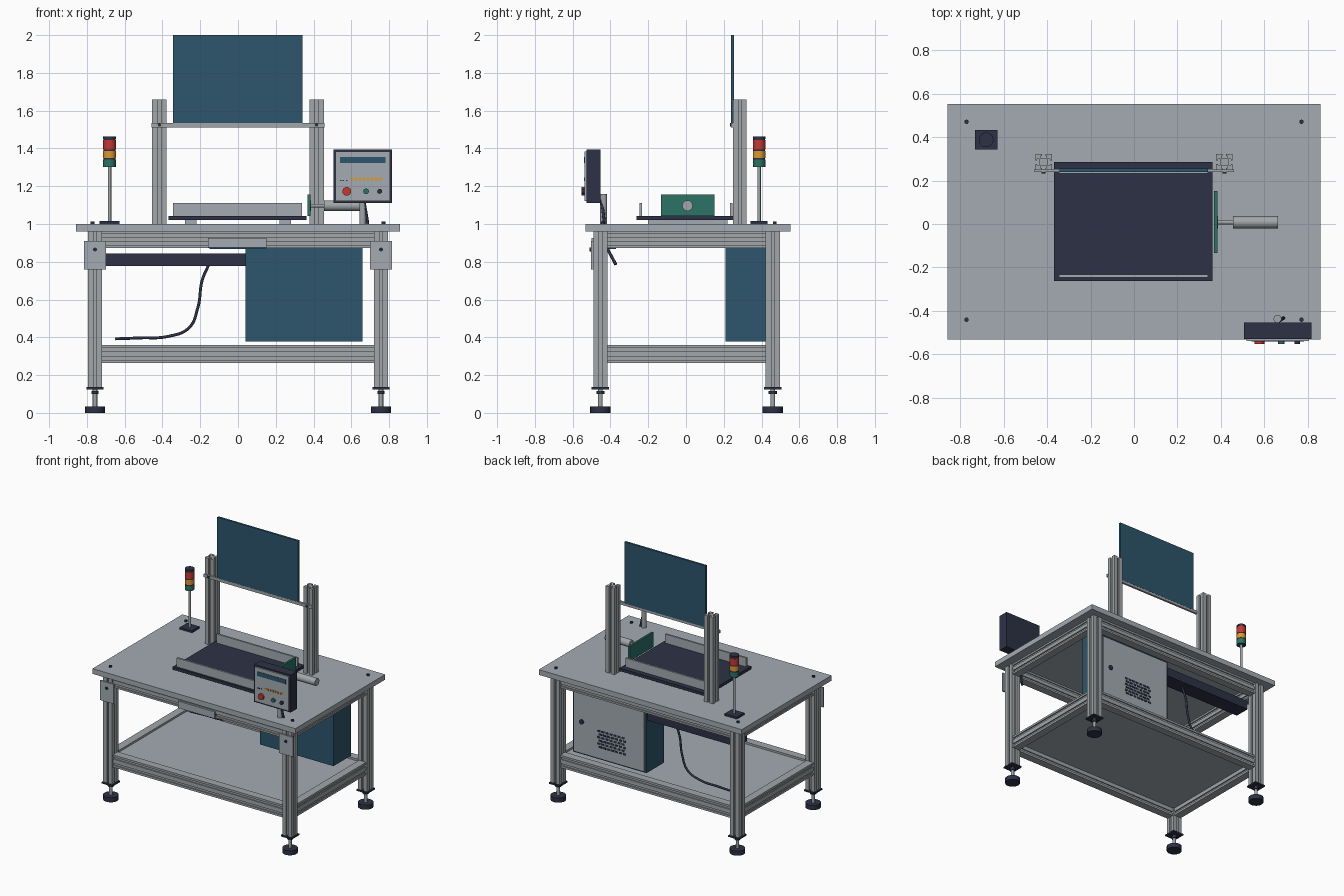
import bpy, bmesh, math
from mathutils import Vector, Matrix

if "Cube" in bpy.data.objects:
    bpy.data.objects.remove(bpy.data.objects["Cube"])


def mat(name, r, g, b):
    m = bpy.data.materials.new(name)
    m.diffuse_color = (r, g, b, 1)
    m.use_nodes = True
    m.node_tree.nodes["Principled BSDF"].inputs["Base Color"].default_value = m.diffuse_color
    return m


GREY = mat("panel grey", 0.37, 0.41, 0.445)
ALU = mat("aluminium", 0.36, 0.385, 0.40)
DARK = mat("dark navy", 0.026, 0.031, 0.06)
BLUE = mat("steel blue", 0.026, 0.092, 0.15)
GREEN = mat("green", 0.025, 0.17, 0.13)
RED = mat("red", 0.55, 0.04, 0.035)
ORANGE = mat("orange", 0.72, 0.32, 0.03)


def finish(name, bm, m):
    bmesh.ops.recalc_face_normals(bm, faces=bm.faces)
    me = bpy.data.meshes.new(name)
    bm.to_mesh(me)
    bm.free()
    me.materials.append(m)
    ob = bpy.data.objects.new(name, me)
    bpy.context.collection.objects.link(ob)
    return ob


def add_box(bm, x0, x1, y0, y1, z0, z1):
    c = Vector(((x0 + x1) / 2, (y0 + y1) / 2, (z0 + z1) / 2))
    bmesh.ops.create_cube(bm, size=1, matrix=Matrix.Translation(c) @ Matrix.Diagonal((x1 - x0, y1 - y0, z1 - z0, 1)))


def box(name, m, *ext):
    bm = bmesh.new()
    add_box(bm, *ext)
    return finish(name, bm, m)


def rod(name, m, p0, p1, r, seg=24):
    """Round bar between two points."""
    p0, p1 = Vector(p0), Vector(p1)
    d = p1 - p0
    bm = bmesh.new()
    bmesh.ops.create_cone(bm, cap_ends=True, segments=seg, radius1=r, radius2=r, depth=d.length,
                          matrix=Matrix.Translation((p0 + p1) / 2) @ d.to_track_quat('Z', 'Y').to_matrix().to_4x4())
    for f in bm.faces:
        f.smooth = len(f.verts) == 4
    for e in bm.edges:
        e.smooth = all(f.smooth for f in e.link_faces)
    return finish(name, bm, m)


def beam(name, p0, p1, w, h, slots_w, slots_h, t1=0.009, t2=0.02):
    """Slotted extrusion; w is horizontal, h the second cross direction."""
    p0, p1 = Vector(p0), Vector(p1)
    d = (p1 - p0).normalized()
    v = Vector((0, 1, 0)) if abs(d.z) > 0.5 else Vector((0, 0, 1))
    u = v.cross(d)
    pts = []
    corners = [(-w/2, -h/2), (w/2, -h/2), (w/2, h/2), (-w/2, h/2)]
    for i, c in enumerate(corners):
        a, b = Vector(c), Vector(corners[(i + 1) % 4])
        e = (b - a).normalized()
        n = Vector((-e.y, e.x))
        pts.append(a)
        for s in (slots_h if i % 2 else slots_w):
            mid = (a + b) / 2 + e * s
            for k, t in ((-.008, 0), (-.008, t1), (-.013, t1), (-.013, t2),
                         (.013, t2), (.013, t1), (.008, t1), (.008, 0)):
                pts.append(mid + e * k + n * t)
    bm = bmesh.new()
    f = bm.faces.new([bm.verts.new(p0 + u * p.x + v * p.y) for p in pts])
    r = bmesh.ops.extrude_face_region(bm, geom=[f], use_keep_orig=True)
    bmesh.ops.translate(bm, vec=p1 - p0, verts=[x for x in r['geom'] if isinstance(x, bmesh.types.BMVert)])
    return finish(name, bm, ALU)


def cable(name, pts, r):
    cu = bpy.data.curves.new(name, 'CURVE')
    cu.dimensions = '3D'
    cu.bevel_depth, cu.bevel_resolution, cu.use_fill_caps = r, 3, True
    sp = cu.splines.new('BEZIER')
    sp.bezier_points.add(len(pts) - 1)
    for bp, p in zip(sp.bezier_points, pts):
        bp.co = p
        bp.handle_left_type = bp.handle_right_type = 'AUTO'
    cu.materials.append(DARK)
    bpy.context.collection.objects.link(bpy.data.objects.new(name, cu))


# Table top with corner bolts
box("table_top", GREY, -.857, .857, -.532, .552, .96, 1.0)
for x in (-.77, .77):
    for y in (-.44, .47):
        rod("top_bolt", DARK, (x, y, 1.0), (x, y, 1.012), .01, 12)

# Legs and levelling feet
LX, LY0, LY1 = .757, -.453, .46
for x in (-LX, LX):
    for y in (LY0, LY1):
        beam("leg", (x, y, .135), (x, y, .96), .076, .076, [0], [0])
        box("leg_end_plate", DARK, x - .046, x + .046, y - .046, y + .046, .125, .136)
        rod("foot_stem", ALU, (x, y, .03), (x, y, .13), .012, 16)
        rod("foot_nut", DARK, (x, y, .1), (x, y, .116), .022, 6)
        rod("foot_pad", DARK, (x, y, 0), (x, y, .035), .054)
    # Front corner plates
    box("corner_plate", GREY, x - .058, x + .058, -.502, -.491, .76, .91)
    rod("corner_plate_bolt", DARK, (x, -.502, .865), (x, -.51, .865), .01, 12)

# Upper and lower frame rails, lower shelf
for z, h in ((.3125, .095), (.917, .086)):
    for y in (LY0, LY1):
        beam("long_rail", (-.72, y, z), (.72, y, z), .06, h, [], [-h/4, h/4], .008, .015)
    for x in (-LX, LX):
        beam("short_rail", (x, -.416, z), (x, .423, z), .06, h, [], [-h/4, h/4], .008, .015)
box("lower_shelf", GREY, -.74, .74, -.44, .445, .325, .345)

# Screen on two posts with a crossbar
for s in (-1, 1):
    beam("screen_post", (s * .416, .285, 1.0), (s * .416, .285, 1.66), .076, .072, [0], [0])
    rod("crossbar_bolt", DARK, (s * .416, .25, 1.525), (s * .416, .232, 1.525), .009, 12)
box("crossbar", ALU, -.457, .457, .238, .254, 1.512, 1.535)
box("screen", BLUE, -.343, .341, .239, .255, 1.53, 2.0)

# Work tray with two guide plates and supports
box("tray", DARK, -.368, .362, -.263, .285, 1.02, 1.042)
for y in (-.247, .232):
    box("guide_plate", GREY, -.345, .34, y, y + .014, 1.04, 1.11)
for x in (-.25, .25):
    box("tray_support", GREY, x - .03, x + .03, -.2, .22, 1.0, 1.02)

# Pusher plate and cylinder
box("pusher_plate", GREEN, .368, .383, -.133, .152, 1.042, 1.155)
rod("pusher_disc", ALU, (.383, .008, 1.097), (.387, .008, 1.097), .028)
rod("pusher_rod", ALU, (.38, .008, 1.097), (.46, .008, 1.097), .01, 16)
rod("pusher_cylinder", ALU, (.455, .008, 1.097), (.662, .008, 1.097), .028)

# Signal tower
TX, TY = -.68, .387
box("tower_base", DARK, TX - .052, TX + .052, TY - .045, TY + .045, 1.0, 1.015)
rod("tower_pole", ALU, (TX, TY, 1.01), (TX, TY, 1.305), .009, 16)
rod("tower_core", DARK, (TX, TY, 1.303), (TX, TY, 1.462), .0315)
for name, m, z0, z1 in (("green", GREEN, 1.303, 1.342), ("orange", ORANGE, 1.35, 1.387), ("red", RED, 1.394, 1.446)):
    rod("tower_lamp_" + name, m, (TX, TY, z0), (TX, TY, z1), .0335)
rod("tower_cap", DARK, (TX, TY, 1.449), (TX, TY, 1.463), .0335)

# Control box with screen, indicator marks and buttons
box("control_box", DARK, .506, .815, -.528, -.452, 1.11, 1.395)
box("control_panel", GREY, .517, .804, -.538, -.527, 1.121, 1.384)
box("control_display", BLUE, .54, .782, -.541, -.537, 1.322, 1.355)
bm = bmesh.new()
for i in range(8):
    x = .597 + i * .0215
    add_box(bm, x, x + .014, -.541, -.537, 1.231, 1.245)
finish("indicator_marks", bm, ORANGE)
bm = bmesh.new()
for x in (.541, .553, .572):
    add_box(bm, x, x + .008, -.541, -.537, 1.227, 1.233)
finish("small_marks", bm, DARK)
for name, m, x, r in (("stop_button", RED, .576, .023), ("start_button", GREEN, .678, .015), ("reset_button", DARK, .75, .013)):
    rod(name, m, (x, -.537, 1.173), (x, -.552, 1.173), r)
rod("control_post", ALU, (.66, -.436, 1.0), (.66, -.436, 1.16), .018)
cable("control_cable", [(.665, -.447, 1.13), (.683, -.435, 1.03), (.7, -.425, .9), (.735, -.372, .785)], .008)

# Front drawer unit under the top
box("drawer_front", GREY, -.158, .152, -.5, -.486, .875, .927)
box("drawer_body", BLUE, -.15, .145, -.486, -.37, .868, .925)

# Electrical cabinet with rear door, lock and vents
box("cabinet", BLUE, .04, .66, .21, .42, .377, .96)
box("cabinet_door", GREY, .052, .648, .42, .43, .387, .868)
rod("door_lock", DARK, (.58, .43, .63), (.58, .438, .63), .018)
bm = bmesh.new()
for row in range(6):
    for col in range(7):
        x, z = .205 + col * .034 + (row % 2) * .012, .47 + row * .024
        add_box(bm, x, x + .026, .429, .433, z, z + .014)
finish("door_vents", bm, DARK)

# Cable duct and hanging cable
box("cable_duct", DARK, -.72, .04, .29, .41, .777, .845)
cable("hanging_cable", [(-.155, .35, .785), (-.19, .35, .7), (-.212, .35, .56), (-.26, .35, .45),
                        (-.37, .35, .405), (-.52, .35, .397), (-.65, .35, .392)], .008)
